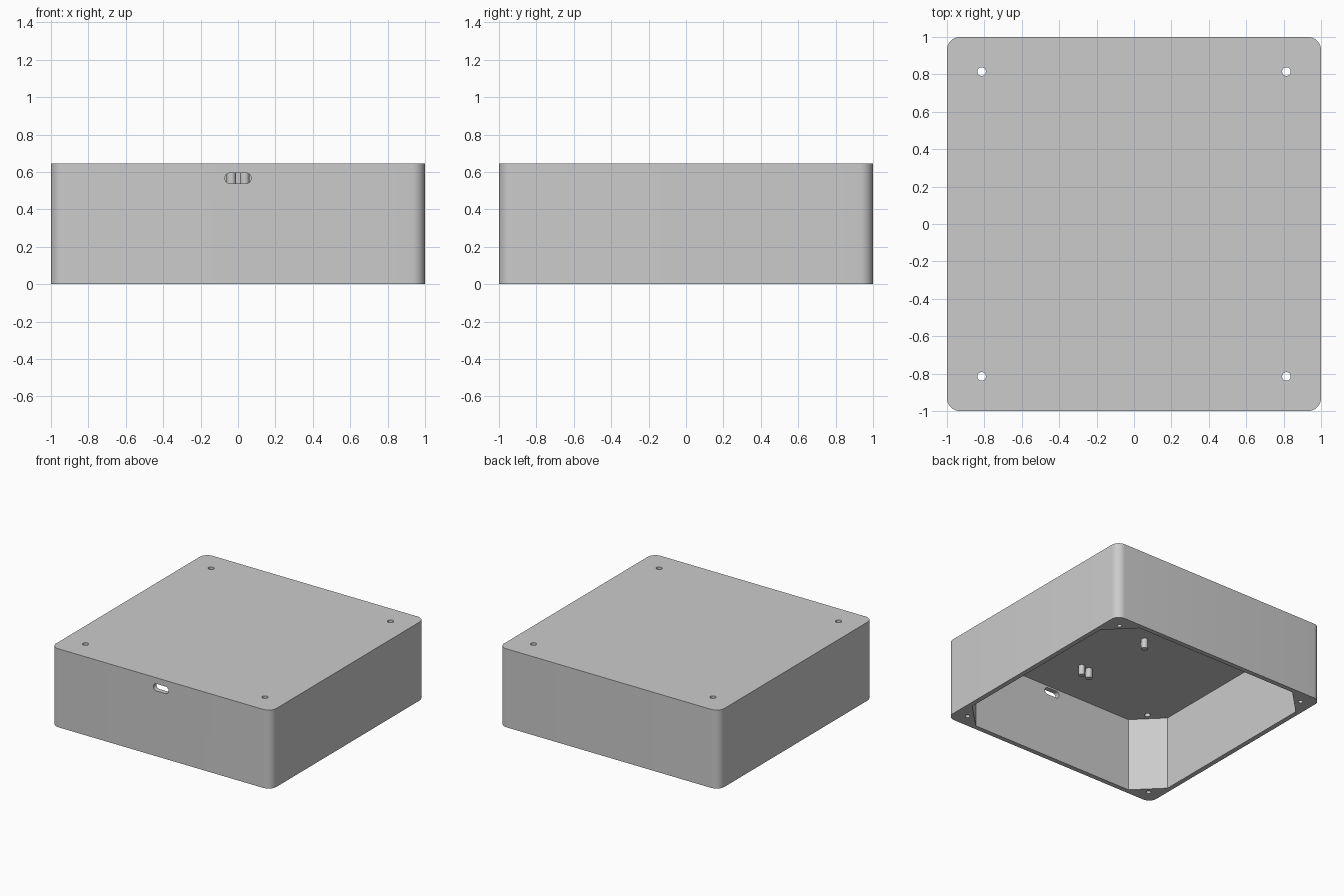
import bpy, bmesh
from math import radians, cos, sin, pi
from mathutils import Matrix

if "Cube" in bpy.data.objects:
    bpy.data.objects.remove(bpy.data.objects["Cube"], do_unlink=True)

HEIGHT = 0.645
CEILING = 0.61

grey = bpy.data.materials.new("grey_plastic")
grey.use_nodes = True
COLOUR = (0.6, 0.6, 0.6, 1)
grey.diffuse_color = COLOUR
grey.node_tree.nodes["Principled BSDF"].inputs["Base Color"].default_value = COLOUR


def rounded_outline(half_w, half_h, radius, steps):
    """Rectangle outline with rounded corners; one step gives a chamfer."""
    points = []
    for quarter, (sx, sy) in enumerate([(1, 1), (-1, 1), (-1, -1), (1, -1)]):
        for i in range(steps + 1):
            a = (quarter + i / steps) * pi / 2
            points.append((sx * (half_w - radius) + radius * cos(a),
                           sy * (half_h - radius) + radius * sin(a)))
    return points


def prism(name, outline, z0, z1, matrix=Matrix()):
    bm = bmesh.new()
    base = bm.faces.new([bm.verts.new((x, y, z0)) for x, y in outline])
    top = bmesh.ops.extrude_face_region(bm, geom=[base])["geom"]
    bmesh.ops.translate(bm, vec=(0, 0, z1 - z0),
                        verts=[v for v in top if isinstance(v, bmesh.types.BMVert)])
    bmesh.ops.remove_doubles(bm, verts=bm.verts, dist=1e-5)
    bmesh.ops.recalc_face_normals(bm, faces=bm.faces)
    bm.transform(matrix)
    mesh = bpy.data.meshes.new(name)
    bm.to_mesh(mesh)
    bm.free()
    mesh.materials.append(grey)
    obj = bpy.data.objects.new(name, mesh)
    bpy.context.collection.objects.link(obj)
    return obj


def cylinder(name, x, y, radius, z0, z1):
    return prism(name, rounded_outline(radius, radius, radius, 6), z0, z1,
                 Matrix.Translation((x, y, 0)))


def smooth(obj):
    bpy.ops.object.select_all(action="DESELECT")
    obj.select_set(True)
    bpy.context.view_layer.objects.active = obj
    bpy.ops.object.shade_smooth_by_angle(angle=radians(30))


# Outer shell
case = prism("case", rounded_outline(1, 1, 0.07, 10), 0, HEIGHT)

# Hollow with solid corner posts, open underneath
cutters = [prism("cavity_cutter", [
    (0.96, -0.75), (0.96, 0.75), (0.75, 0.96), (-0.75, 0.96),
    (-0.96, 0.75), (-0.96, -0.75), (-0.75, -0.96), (0.75, -0.96)], -0.1, CEILING)]

# Through holes in the lid and blind screw holes in the corner posts
for sx in (-1, 1):
    for sy in (-1, 1):
        cutters.append(cylinder("lid_hole_cutter", sx * 0.815, sy * 0.815, 0.023, 0.5, 0.8))
        cutters.append(cylinder("post_hole_cutter", sx * 0.89, sy * 0.89, 0.018, -0.1, 0.2))

# Port slot in the front wall
cutters.append(prism("port_cutter", rounded_outline(0.07, 0.029, 0.029, 8), -0.1, 0.1,
                     Matrix.Translation((0, -1, 0.566)) @ Matrix.Rotation(pi / 2, 4, "X")))

for cutter in cutters:
    cutter.hide_render = True
    cut = case.modifiers.new(cutter.name, "BOOLEAN")
    cut.operation = "DIFFERENCE"
    cut.solver = "EXACT"
    cut.object = cutter

# Bake the cuts and drop the cutters
bpy.context.view_layer.update()
baked = bpy.data.meshes.new_from_object(
    case.evaluated_get(bpy.context.evaluated_depsgraph_get()))
case.modifiers.clear()
case.data = baked
for cutter in cutters:
    bpy.data.objects.remove(cutter, do_unlink=True)
smooth(case)

# Short pegs hanging from the ceiling
for name, x, y in (("front_peg_left", 0.036, -0.57),
                   ("front_peg_right", -0.036, -0.57),
                   ("middle_peg", -0.07, 0.04)):
    smooth(cylinder(name, x, y, 0.025, CEILING - 0.08, CEILING + 0.01))
